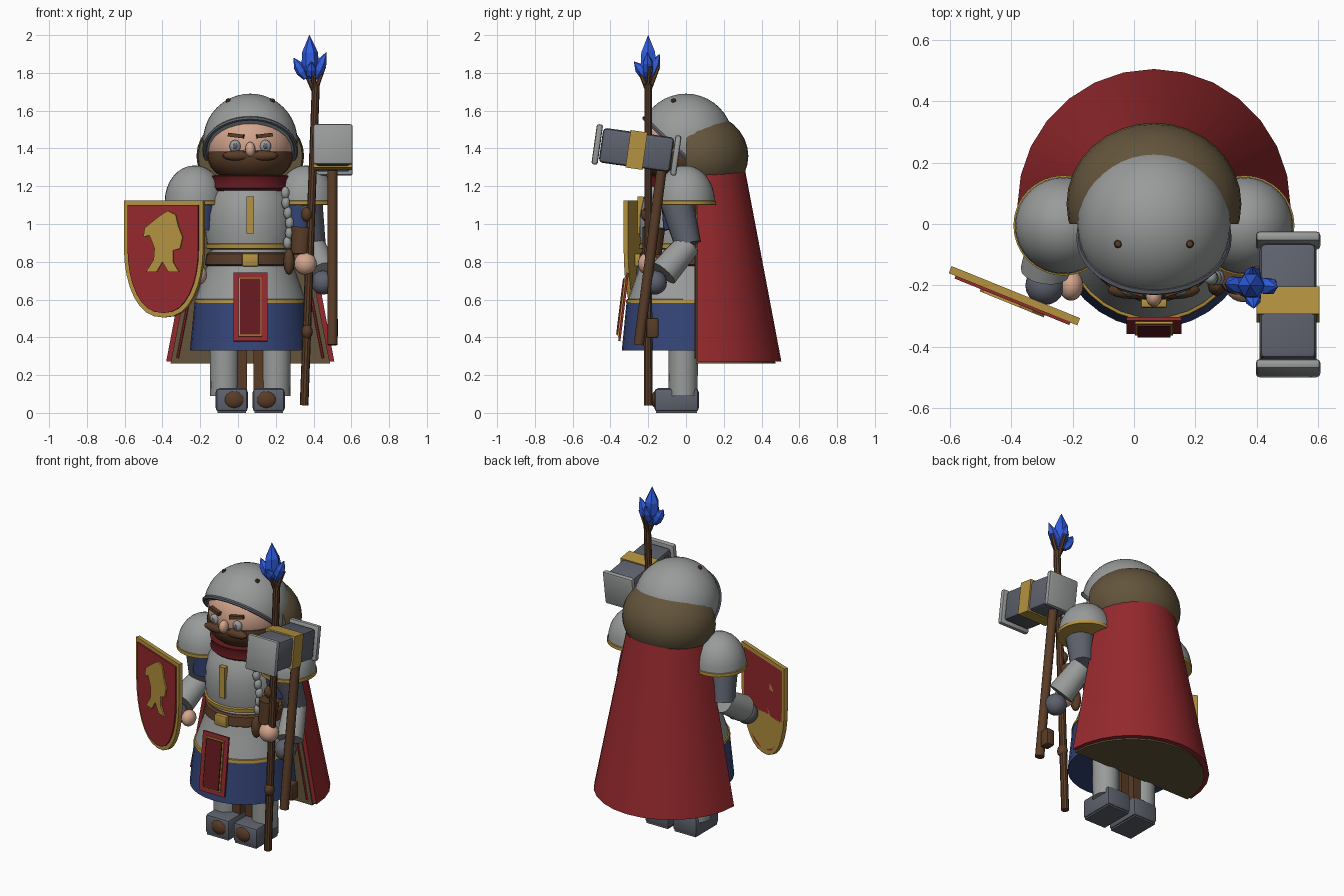
import bpy, bmesh, math
from mathutils import Vector, Matrix

if "Cube" in bpy.data.objects:
    bpy.data.objects.remove(bpy.data.objects["Cube"])

CX = 0.065  # body axis


def mat(name, r, g, b):
    m = bpy.data.materials.new(name)
    m.diffuse_color = (r, g, b, 1)
    m.use_nodes = True
    m.node_tree.nodes["Principled BSDF"].inputs["Base Color"].default_value = m.diffuse_color
    return m


STEEL = mat("light_steel", .32, .33, .33)
DARK = mat("dark_steel", .11, .12, .15)
RED = mat("red_cloth", .30, .022, .026)
DRED = mat("dark_red", .13, .010, .014)
GOLD = mat("gold", .46, .29, .05)
BLUE = mat("blue_cloth", .035, .06, .19)
CRYS = mat("crystal_blue", .03, .11, .75)
BROWN = mat("brown", .10, .045, .02)
OLIVE = mat("olive_brown", .125, .09, .045)
SKIN = mat("skin", .66, .38, .27)


def finish(name, bm, m, smooth=True, matrix=None):
    if matrix:
        bmesh.ops.transform(bm, matrix=matrix, verts=bm.verts)
    bmesh.ops.recalc_face_normals(bm, faces=bm.faces)
    me = bpy.data.meshes.new(name)
    bm.to_mesh(me)
    bm.free()
    ob = bpy.data.objects.new(name, me)
    bpy.context.collection.objects.link(ob)
    me.materials.append(m)
    if smooth:
        bpy.ops.object.select_all(action='DESELECT')
        ob.select_set(True)
        bpy.context.view_layer.objects.active = ob
        bpy.ops.object.shade_smooth_by_angle(angle=math.radians(35))
    return ob


def ball(name, c, r, m, cut=None, seg=32):
    """Ellipsoid; cut = (point, normal) keeps the side away from the normal."""
    r = r if isinstance(r, tuple) else (r, r, r)
    bm = bmesh.new()
    bmesh.ops.create_uvsphere(bm, u_segments=seg, v_segments=seg // 2, radius=1)
    mx = Matrix.Translation(c) @ Matrix.Diagonal((*r, 1))
    bmesh.ops.transform(bm, matrix=mx, verts=bm.verts)
    if cut:
        geom = bm.verts[:] + bm.edges[:] + bm.faces[:]
        res = bmesh.ops.bisect_plane(bm, geom=geom, plane_co=cut[0], plane_no=cut[1], clear_outer=True)
        bmesh.ops.contextual_create(bm, geom=[e for e in res['geom_cut'] if isinstance(e, bmesh.types.BMEdge)])
    return finish(name, bm, m)


def box(name, c, size, m, rot=None, bevel=0):
    bm = bmesh.new()
    bmesh.ops.create_cube(bm, size=1)
    bmesh.ops.transform(bm, matrix=Matrix.Diagonal((*size, 1)), verts=bm.verts)
    if bevel:
        bmesh.ops.bevel(bm, geom=bm.edges[:], offset=bevel, segments=2, profile=.5, affect='EDGES')
    return finish(name, bm, m, bevel > 0, Matrix.Translation(c) @ (rot or Matrix()))


def rod(name, a, b, r1, r2, m, seg=16):
    a, b = Vector(a), Vector(b)
    bm = bmesh.new()
    bmesh.ops.create_cone(bm, cap_ends=True, segments=seg, radius1=r1, radius2=r2, depth=(b - a).length)
    q = (b - a).to_track_quat('Z', 'Y').to_matrix().to_4x4()
    return finish(name, bm, m, True, Matrix.Translation((a + b) / 2) @ q)


def lathe(name, prof, m, x=CX, y=0, a0=0, a1=360, seg=32):
    """Revolve (radius, z) points; part turns are closed by flat walls."""
    full = a1 - a0 >= 360
    n = seg if full else seg + 1
    bm = bmesh.new()
    rings = []
    for i in range(n):
        t = math.radians(a0 + (a1 - a0) * i / seg)
        rings.append([bm.verts.new((x + r * math.cos(t), y + r * math.sin(t), z)) for r, z in prof])
    for i in range(seg):
        A, B = rings[i], rings[(i + 1) % n]
        for j in range(len(prof) - 1):
            bm.faces.new((A[j], B[j], B[j + 1], A[j + 1]))
    for j in (0, -1):
        bm.faces.new([r[j] for r in rings])
    if not full:
        bm.faces.new(rings[0] + rings[-1][::-1])
    return finish(name, bm, m)


def plate(name, pts, depth, m, matrix):
    """Flat outline in x/z, thickened towards -y."""
    bm = bmesh.new()
    f = bm.faces.new([bm.verts.new((x, 0, z)) for x, z in pts])
    ext = bmesh.ops.extrude_face_region(bm, geom=[f])
    bmesh.ops.translate(bm, vec=(0, -depth, 0), verts=[v for v in ext['geom'] if isinstance(v, bmesh.types.BMVert)])
    return finish(name, bm, m, False, matrix)


# Legs and boots
for s in (-1, 1):
    side = "left" if s < 0 else "right"
    rod(side + "_leg", (CX + s * .136, -.015, .09), (CX + s * .136, -.015, .45), .076, .08, STEEL)
    box(side + "_inner_legging", (CX + s * .045, .0, .2), (.055, .1, .38), BROWN)
    box(side + "_boot", (CX + s * .098, -.05, .068), (.17, .235, .125), DARK, bevel=.02)
    ball(side + "_boot_toe", (CX + s * .085, -.15, .07), (.058, .035, .05), BROWN)
    box(side + "_boot_sole", (CX + s * .098, -.05, .01), (.15, .215, .02), DARK)

# Robe, belt and chest
lathe("blue_skirt", [(.32, .33), (.295, .585)], BLUE, y=-.02)
lathe("skirt_trim", [(.294, .58), (.299, .582), (.296, .6), (.29, .602)], GOLD, y=-.02)
lathe("tunic", [(.293, .595), (.265, .68), (.225, .79), (.205, .88)], STEEL, y=-.015)
lathe("belt", [(.225, .775), (.24, .785), (.232, .84), (.22, .85)], BROWN, y=-.015)
lathe("breastplate", [(.19, .855), (.225, .87), (.238, .95), (.235, 1.05), (.215, 1.14), (.16, 1.22)], STEEL, y=-.01)
lathe("breastplate_trim", [(.222, .868), (.238, .871), (.24, .893), (.228, .898)], GOLD, y=-.01)
box("buckle", (CX, -.258, .81), (.085, .03, .068), GOLD, bevel=.006)
box("chest_bar", (CX, -.241, 1.048), (.042, .03, .195), GOLD)
lathe("collar", [(.19, 1.17), (.213, 1.19), (.205, 1.23), (.215, 1.255), (.17, 1.26)], DRED)

# Hanging front panel
tilt = Matrix.Translation((CX, -.325, .56)) @ Matrix.Rotation(math.radians(-7), 4, 'X')
for nm, w, h, d, m in (("panel", .18, .365, .012, RED), ("panel_line", .125, .315, .02, GOLD),
                       ("panel_center", .108, .298, .027, DRED)):
    plate(nm, [(-w / 2, -h / 2), (w / 2, -h / 2), (w / 2, h / 2), (-w / 2, h / 2)], d, m, tilt)

# Cape with lining
lathe("cape", [(.445, .272), (.25, 1.30)], RED, y=.06, a0=0, a1=180, seg=14)
lathe("cape_lining", [(.422, .262), (.225, 1.27)], OLIVE, y=.052, a0=0, a1=180, seg=14)
for s in (-1, 1):
    rod("lining_edge", (CX + s * .385, .05, .29), (CX + s * .20, .05, 1.25), .007, .007, RED, 6)

# Head, hood and helmet
ball("hood", (CX, .065, 1.36), (.285, .265, .235), OLIVE, ((0, .0, 0), (0, -1, 0)))
ball("face", (CX, 0, 1.42), (.228, .225, .21), SKIN)
ball("beard", (CX, -.012, 1.36), (.226, .228, .15), BROWN, ((0, 0, 1.385), (0, 0, 1)))
slant = Vector((0, .69, .725))
p0 = Vector((CX, -.2, 1.54))
hc = Vector((CX, 0, 1.44))
ball("helmet", hc, .25, STEEL, (p0, -slant), 40)
dist = (p0 - hc).dot(slant)
bm = bmesh.new()
R, rings = math.sqrt(.25 ** 2 - dist ** 2), []
for i in range(40):
    t = 2 * math.pi * i / 40
    rings.append([bm.verts.new(((R + .012 * math.cos(k * math.pi / 3)) * math.cos(t),
                                (R + .012 * math.cos(k * math.pi / 3)) * math.sin(t),
                                .012 * math.sin(k * math.pi / 3))) for k in range(6)])
for i in range(40):
    for k in range(6):
        A, B = rings[i], rings[(i + 1) % 40]
        bm.faces.new((A[k], B[k], B[(k + 1) % 6], A[(k + 1) % 6]))
finish("helmet_rim", bm, DARK, True, Matrix.Translation(hc + slant * dist) @ slant.to_track_quat('Z', 'Y').to_matrix().to_4x4())
ball("nose", (CX, -.235, 1.395), (.027, .035, .04), SKIN, seg=16)
for s in (-1, 1):
    ball("eye", (CX + s * .08, -.212, 1.412), (.03, .022, .033), STEEL, seg=16)
    ball("pupil", (CX + s * .08, -.23, 1.412), (.013, .008, .015), DARK, seg=12)
    box("eyebrow", (CX + s * .075, -.214, 1.468), (.085, .025, .02), BROWN, Matrix.Rotation(s * -.12, 4, 'Y') @ Matrix.Rotation(s * .3, 4, 'Z'))
    ball("moustache", (CX + s * .065, -.215, 1.362), (.085, .03, .028), BROWN, seg=16)
    ball("helmet_stud", (CX + s * .117, -.065, 1.652), .014, BROWN, seg=8)

# Shoulders and arms
for s in (-1, 1):
    side = "left" if s < 0 else "right"
    x = CX + s * .295
    ball(side + "_pauldron", (x, -.005, 1.12), (.158, .158, .19), STEEL, ((0, 0, 1.12), (0, 0, -1)))
    lathe(side + "_pauldron_trim", [(.152, 1.10), (.163, 1.102), (.163, 1.122), (.155, 1.125)], GOLD, x=x, y=-.005)
    el = (CX + s * .33, .01, .89)
    hand = (CX + s * .385, -.165, .69) if s > 0 else (-.29, -.2, .74)
    rod(side + "_upper_arm", (x, -.05, 1.12), el, .088, .07, DARK)
    rod(side + "_sleeve", (CX + s * .255, -.055, 1.12), (CX + s * .26, -.05, .97), .075, .07, BLUE)
    rod(side + "_forearm", el, Vector(hand) + Vector((0, .045, .05)), .068, .08, STEEL)
    ball(side + "_gauntlet", hand, .064, DARK, seg=20)
ball("staff_hand", (.357, -.2, .79), (.06, .055, .06), SKIN, seg=20)
rod("staff_cuff", (.33, -.18, .84), (.34, -.17, .98), .05, .06, BROWN)
ball("shield_hand", (-.205, -.2, .73), (.04, .05, .05), SKIN, seg=20)

# Shield
def shield_outline(k):
    w, side = .226 - k, []
    for i in range(9):
        t = i / 8 * math.pi / 2
        side.append((w * math.cos(t) ** .85 if i < 8 else 0, .87 - (.365 - k) * math.sin(t)))
    right = [(w, 1.125 - k)] + side
    return right + [(-a, z) for a, z in right[-2::-1]]


sm = Matrix.Translation((-.385, -.222, 0)) @ Matrix.Rotation(-.385, 4, 'Z')
plate("shield_back", shield_outline(0), .025, GOLD, sm)
plate("shield_field", shield_outline(.024), .034, RED, sm)
emblem = [(-.02, 1.04), (.03, 1.07), (.075, 1.05), (.09, .99), (.115, .93), (.10, .87), (.06, .86), (.06, .80), (.095, .745),
          (.035, .745), (.0, .80), (-.035, .745), (-.095, .745), (-.05, .81), (-.045, .87), (-.06, .91), (-.075, .94),
          (-.11, .93), (-.10, .98), (-.06, 1.01)]
plate("shield_emblem", emblem, .042, GOLD, sm)

# Braid and pouches at the right side
for i in range(6):
    ball("braid_bead", (.262 + .012 * math.sin(i * 1.0), -.175, .90 + i * .053), (.023, .025, .034), STEEL, seg=12)
ball("braid_end", (.27, -.2, .80), (.03, .035, .07), BROWN, seg=12)

# Staff with twigs and crystals
rod("staff", (.35, -.2, .04), (.412, -.2, 1.74), .023, .021, BROWN, 10)
for x, z in ((.364, 1.05), (.366, .43)):
    ball("staff_knot", (x, -.205, z), (.03, .034, .04), BROWN, seg=12)
for dx, dy in ((-.055, 0), (.06, .01), (0, -.055), (0, .055)):
    rod("staff_twig", (.405, -.2, 1.70), (.397 + dx, -.2 + dy, 1.835), .014, .01, BROWN, 6)


def crystal(base, tip, r):
    base, tip = Vector(base), Vector(tip)
    low, mid = base.lerp(tip, .32), base.lerp(tip, .62)
    rod("crystal_lower", base, low, r * .45, r, CRYS, 6)
    rod("crystal_middle", low, mid, r, r * .92, CRYS, 6)
    rod("crystal_tip", mid, tip, r * .92, .001, CRYS, 6)


crystal((.385, -.2, 1.76), (.378, -.2, 2.0), .046)
for bx, tx, ty, tz in ((.36, .295, -.195, 1.88), (.405, .468, -.205, 1.91), (.385, .39, -.275, 1.86), (.39, .385, -.14, 1.90)):
    crystal((bx, -.2, 1.77), (tx, ty, tz), .03)

# War hammer
hm = Matrix.Translation((.502, -.262, 1.392)) @ Matrix.Rotation(math.radians(-8), 4, 'X')
hr = hm.to_3x3().to_4x4()
box("hammer_head", hm.translation, (.185, .38, .185), DARK, hr, .02)
box("hammer_band", hm.translation, (.205, .09, .2), GOLD, hr)
for s in (-1, 1):
    box("hammer_cap", hm @ Vector((0, s * .21, 0)), (.21, .033, .215), STEEL, hr, .012)
rod("hammer_handle", (.5, -.125, 1.32), (.5, -.25, .36), .027, .027, BROWN, 12)
box("hammer_grip", (.502, -.178, .45), (.055, .065, .105), BROWN, bevel=.01)
